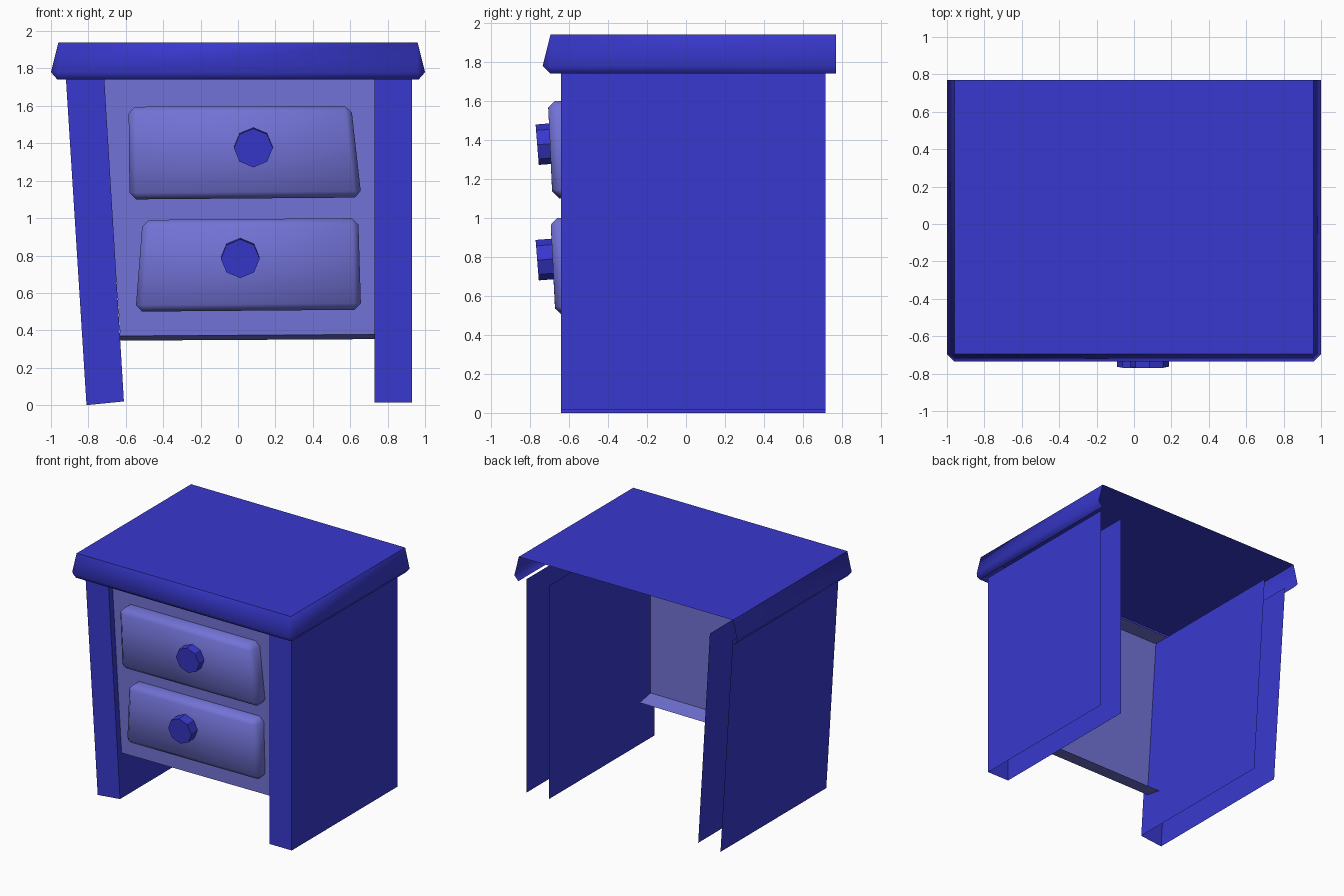
import bpy, bmesh
from math import radians, sin, cos, pi

if "Cube" in bpy.data.objects:
    bpy.data.objects.remove(bpy.data.objects["Cube"])


def material(name, rgb):
    m = bpy.data.materials.new(name)
    m.diffuse_color = (*rgb, 1)
    m.use_nodes = True
    m.node_tree.nodes["Principled BSDF"].inputs["Base Color"].default_value = m.diffuse_color
    return m


BLUE = material("blue paint", (0.04, 0.04, 0.62))
LILAC = material("lilac paint", (0.17, 0.17, 0.68))


def loft(name, rings, mat, closed=False, cap=False, bevel=0.0, smooth=None):
    """Skin a row of equal-length rings; optionally cap the last one."""
    bm = bmesh.new()
    vs = [[bm.verts.new(p) for p in r] for r in rings]
    n = len(rings[0])
    for a, b in zip(vs, vs[1:]):
        for i in range(n if closed else n - 1):
            j = (i + 1) % n
            bm.faces.new((a[i], a[j], b[j], b[i]))
    if cap:
        bm.faces.new(vs[-1])
    bmesh.ops.remove_doubles(bm, verts=bm.verts[:], dist=1e-4)
    if bevel:
        edges = [e for e in bm.edges if not e.is_boundary]
        bmesh.ops.bevel(bm, geom=edges, offset=bevel, segments=1,
                        profile=0.5, affect='EDGES')
    me = bpy.data.meshes.new(name)
    bm.to_mesh(me)
    bm.free()
    me.materials.append(mat)
    ob = bpy.data.objects.new(name, me)
    bpy.context.collection.objects.link(ob)
    if smooth:
        bpy.ops.object.select_all(action='DESELECT')
        ob.select_set(True)
        bpy.context.view_layer.objects.active = ob
        bpy.ops.object.shade_smooth_by_angle(angle=radians(smooth))
    return ob


# Table top: hollow slab with flared rim, open at the back and underneath
def rim(x, y, z, c):
    left = [(-x, 0.77, z), (-x, y + c, z), (-x + c, y, z)]
    return left + [(-px, py, pz) for px, py, pz in reversed(left)]


loft("table_top",
     [rim(0.965, -0.695, 1.74, 0.0), rim(1.0, -0.735, 1.78, 0.04),
      rim(0.96, -0.695, 1.94, 0.0)], BLUE, cap=True, smooth=65)


# Side posts: U-shaped in plan (front strip and two long sides)
def u_ring(left, right):
    (xl, zl), (xr, zr) = left, right
    return [(xl, 0.715, zl), (xl, -0.64, zl), (xr, -0.64, zr), (xr, 0.715, zr)]


loft("left_side_post", [u_ring((-0.81, 0.0), (-0.61, 0.02)),
                        u_ring((-0.92, 1.745), (-0.715, 1.745))], BLUE)
loft("right_side_post", [u_ring((0.73, 0.015), (0.93, 0.015)),
                         u_ring((0.73, 1.745), (0.93, 1.745))], BLUE)

# Front panel with short returns at bottom and top
panel = [(-0.63, -0.45, 0.345), (-0.63, -0.59, 0.37),
         (-0.718, -0.59, 1.745), (-0.718, -0.45, 1.745)]
loft("front_panel", [[p, (0.73, p[1], p[2] + 0.008 * (p[2] < 1))] for p in panel],
     LILAC)


# Drawer fronts: skewed bevelled boxes without a back
def drawer(name, corners, y_low, y_high):
    back = [(x, -0.59, z) for x, z in corners]
    front = [(x, y, z) for (x, z), y in
             zip(corners, (y_low, y_low, y_high, y_high))]
    loft(name, [back, front], LILAC, closed=True, cap=True, bevel=0.035, smooth=60)


drawer("upper_drawer",
       [(-0.58, 1.10), (0.66, 1.11), (0.605, 1.60), (-0.585, 1.595)], -0.685, -0.708)
drawer("lower_drawer",
       [(-0.548, 0.50), (0.658, 0.51), (0.643, 1.0), (-0.51, 0.99)], -0.67, -0.695)


# Knobs: slightly tilted octagonal stubs
def knob(name, x, z, r=0.104, tilt=radians(4.5)):
    def ring(d):
        out = []
        for i in range(8):
            a = i * pi / 4
            u, v = r * cos(a), r * sin(a)
            out.append((x + u, -0.763 + d * cos(tilt) - v * sin(tilt),
                        z + v * cos(tilt) + d * sin(tilt)))
        return out
    loft(name, [ring(0.085), ring(0.0)], BLUE, closed=True, cap=True)


knob("upper_knob", 0.082, 1.375)
knob("lower_knob", 0.012, 0.783)
